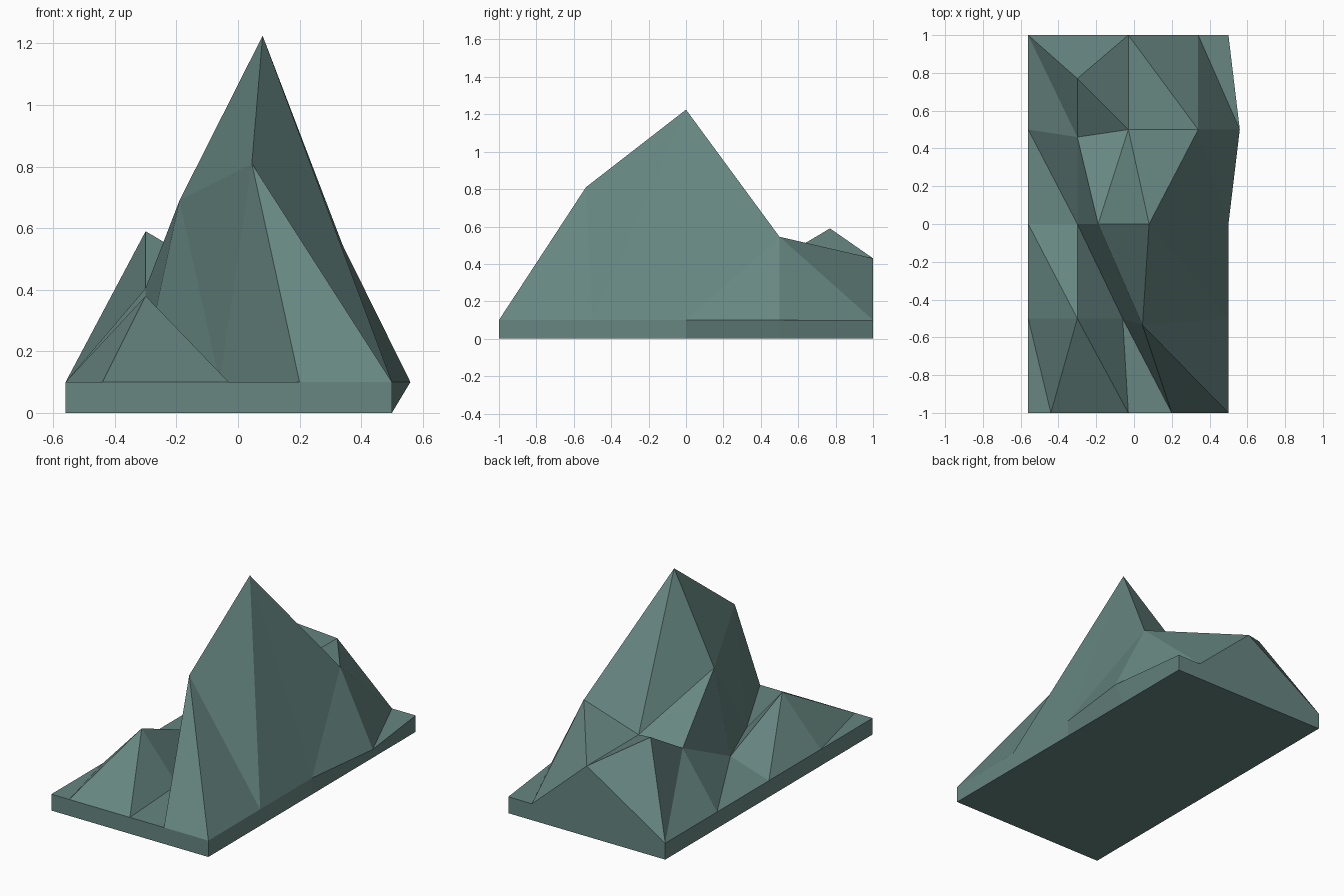
import bpy
import bmesh

cube = bpy.data.objects.get("Cube")
if cube:
    bpy.data.objects.remove(cube, do_unlink=True)

RIM = 0.1      # thickness of the base slab
EDGE = 0.5     # right-hand edge of the footprint

# Ridge cross-sections from front to back: (x, y, z)
sections = [
    [(-0.56, -1, RIM), (-0.44, -1, RIM), (-0.03, -1, RIM), (0.2, -1, RIM), (EDGE, -1, RIM)],
    [(-0.56, -0.5, RIM), (-0.3, -0.5, 0.38), (-0.06, -0.5, RIM), (0.045, -0.535, 0.81), (EDGE, -0.5, RIM)],
    [(-0.56, 0, RIM), (-0.3, 0, 0.18), (-0.19, 0, 0.69), (0.08, 0, 1.225), (EDGE, 0, RIM)],
    [(-0.56, 0.5, RIM), (-0.3, 0.46, 0.405), (-0.03, 0.5, 0.43), (0.34, 0.5, 0.545), (0.56, 0.5, RIM)],
    [(-0.56, 1, RIM), (-0.3, 0.77, 0.59), (-0.03, 1, 0.43), (0.34, 1, RIM), (EDGE, 1, RIM)],
]

bm = bmesh.new()
rows = [[bm.verts.new(p) for p in section] for section in sections]

# Faceted slopes: two triangles between each pair of neighbouring sections
for front, back in zip(rows, rows[1:]):
    for i in range(len(front) - 1):
        bm.faces.new((front[i], front[i + 1], back[i]))
        bm.faces.new((front[i + 1], back[i + 1], back[i]))

# Back slope of the small rear peak
bm.faces.new(rows[-1][:3])

# Slab walls: drop the rim to the ground, then close the underside
rim = [e for e in bm.edges if e.is_boundary]
walls = bmesh.ops.extrude_edge_only(bm, edges=rim)["geom"]
for v in walls:
    if isinstance(v, bmesh.types.BMVert):
        v.co.z = 0
        v.co.x = min(v.co.x, EDGE)
ground = [e for e in bm.edges if e.is_boundary]
bmesh.ops.contextual_create(bm, geom=ground)
bmesh.ops.recalc_face_normals(bm, faces=bm.faces[:])

mesh = bpy.data.meshes.new("mountain_ridge")
bm.to_mesh(mesh)
bm.free()

# Grey-green rock
rock = bpy.data.materials.new("grey_green_rock")
rock.use_nodes = True
colour = (0.135, 0.24, 0.22, 1)
rock.diffuse_color = colour
rock.node_tree.nodes["Principled BSDF"].inputs["Base Color"].default_value = colour
mesh.materials.append(rock)

ridge = bpy.data.objects.new("mountain_ridge", mesh)
bpy.context.collection.objects.link(ridge)
